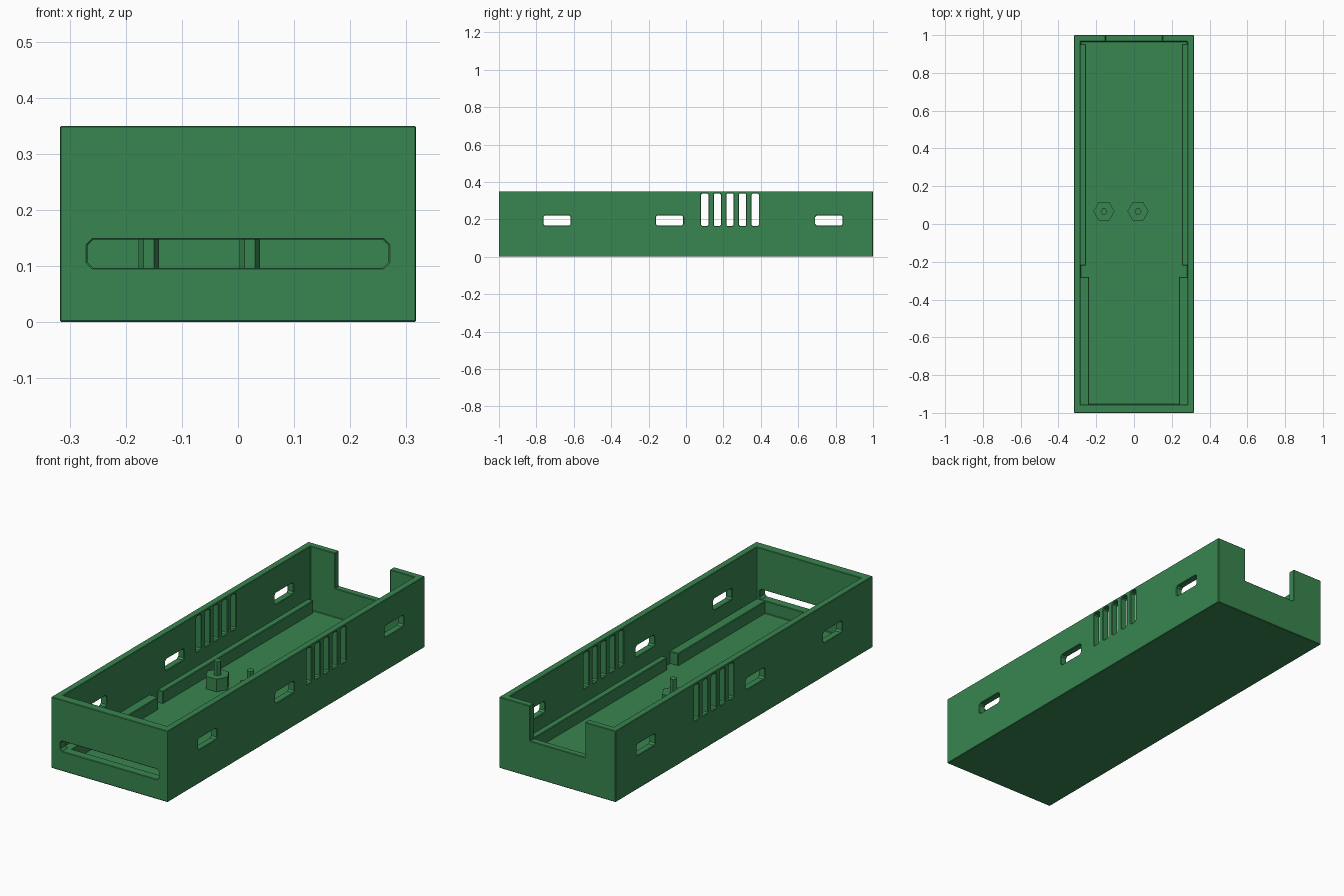
import bpy, bmesh, math
from mathutils import Vector

cube = bpy.data.objects.get("Cube")
if cube:
    bpy.data.objects.remove(cube, do_unlink=True)

green = bpy.data.materials.new("green plastic")
green.use_nodes = True
COLOUR = (0.04, 0.235, 0.08, 1)
green.diffuse_color = COLOUR
green.node_tree.nodes["Principled BSDF"].inputs["Base Color"].default_value = COLOUR


def make_object(name, bm):
    bmesh.ops.recalc_face_normals(bm, faces=bm.faces)
    mesh = bpy.data.meshes.new(name)
    bm.to_mesh(mesh)
    bm.free()
    mesh.materials.append(green)
    obj = bpy.data.objects.new(name, mesh)
    bpy.context.collection.objects.link(obj)
    return obj


def box(name, lo, hi, bevel=0.0):
    """Box between two corners, with optionally chamfered edges."""
    bm = bmesh.new()
    bmesh.ops.create_cube(bm, size=1)
    lo, hi = Vector(lo), Vector(hi)
    for v in bm.verts:
        v.co = (lo + hi) / 2 + v.co * (hi - lo)
    if bevel:
        bmesh.ops.bevel(bm, geom=bm.edges[:], offset=bevel, segments=1, affect='EDGES')
    return make_object(name, bm)


def slot(axis, u, v, depth, c):
    """Prism along x or y with chamfered corners; u is the horizontal range, v the vertical one."""
    outline = [(u[0] + c, v[0]), (u[1] - c, v[0]), (u[1], v[0] + c), (u[1], v[1] - c),
               (u[1] - c, v[1]), (u[0] + c, v[1]), (u[0], v[1] - c), (u[0], v[0] + c)]
    bm = bmesh.new()
    place = lambda a, b, d: (d, a, b) if axis == 'x' else (a, d, b)
    face = bm.faces.new([bm.verts.new(place(a, b, depth[0])) for a, b in outline])
    ext = bmesh.ops.extrude_face_region(bm, geom=[face])
    shift = Vector(place(0, 0, depth[1] - depth[0]))
    bmesh.ops.translate(bm, vec=shift, verts=[g for g in ext["geom"] if isinstance(g, bmesh.types.BMVert)])
    return make_object("cutter", bm)


def apply_modifier(obj, mod):
    bpy.context.view_layer.objects.active = obj
    bpy.ops.object.modifier_apply(modifier=mod.name)


def cut(obj, cutter):
    mod = obj.modifiers.new("cut", 'BOOLEAN')
    mod.operation = 'DIFFERENCE'
    mod.solver = 'EXACT'
    mod.object = cutter
    apply_modifier(obj, mod)
    bpy.data.objects.remove(cutter, do_unlink=True)


W, H, FLOOR, LEDGE = 0.317, 0.35, 0.035, 0.095
IN_X, IN_FRONT, IN_BACK = 0.283, -0.955, 0.967

# Open tray
tray = box("tray", (-W, -1, 0), (W, 1, H))
cut(tray, box("cutter", (-IN_X, IN_FRONT, FLOOR), (IN_X, IN_BACK, 1)))

# Notch in the back wall and long slot in the front wall
cut(tray, box("cutter", (-0.15, 0.9, 0.177), (0.15, 1.1, 1)))
cut(tray, slot('y', (-0.268, 0.268), (0.097, 0.147), (-1.1, -0.9), 0.01))

# Three windows and five vents through both side walls
for y in (-0.69, -0.088, 0.764):
    cut(tray, slot('x', (y - 0.073, y + 0.073), (0.166, 0.221), (-1, 1), 0.008))
for i in range(5):
    y = 0.1 + i * 0.0675
    cut(tray, slot('x', (y - 0.019, y + 0.019), (0.164, 0.339), (-1, 1), 0.006))

# Fine chamfer on all the tray's edges
mod = tray.modifiers.new("chamfer", 'BEVEL')
mod.width = 0.003
mod.segments = 1
mod.limit_method = 'ANGLE'
mod.angle_limit = math.radians(60)
apply_modifier(tray, mod)

# Ledges along both sides of the floor
for side, s in (("left", 1), ("right", -1)):
    for part, inner, y0, y1 in (("front_ledge", 0.238, IN_FRONT - 0.005, -0.28),
                                ("back_rail", 0.255, -0.22, 0.952)):
        xs = sorted((s * inner, s * (IN_X + 0.005)))
        box(f"{side}_{part}", (xs[0], y0, FLOOR - 0.01), (xs[1], y1, LEDGE), 0.003)


# Six-sided standoffs with pins
def hex_post(name, x, y, radius, z0, z1):
    bm = bmesh.new()
    ends = []
    for z in (z0, z1):
        ends.append([bm.verts.new((x + radius * math.cos(k * math.pi / 3),
                                   y + radius * math.sin(k * math.pi / 3), z)) for k in range(6)])
    bm.faces.new(ends[0])
    bm.faces.new(ends[1])
    for k in range(6):
        n = (k + 1) % 6
        bm.faces.new((ends[0][k], ends[0][n], ends[1][n], ends[1][k]))
    make_object(name, bm)


for side, x in (("right", -0.159), ("left", 0.021)):
    hex_post(f"{side}_standoff", x, 0.067, 0.056, FLOOR - 0.01, 0.097)
    hex_post(f"{side}_pin", x, 0.067, 0.018, 0.09, 0.165)
